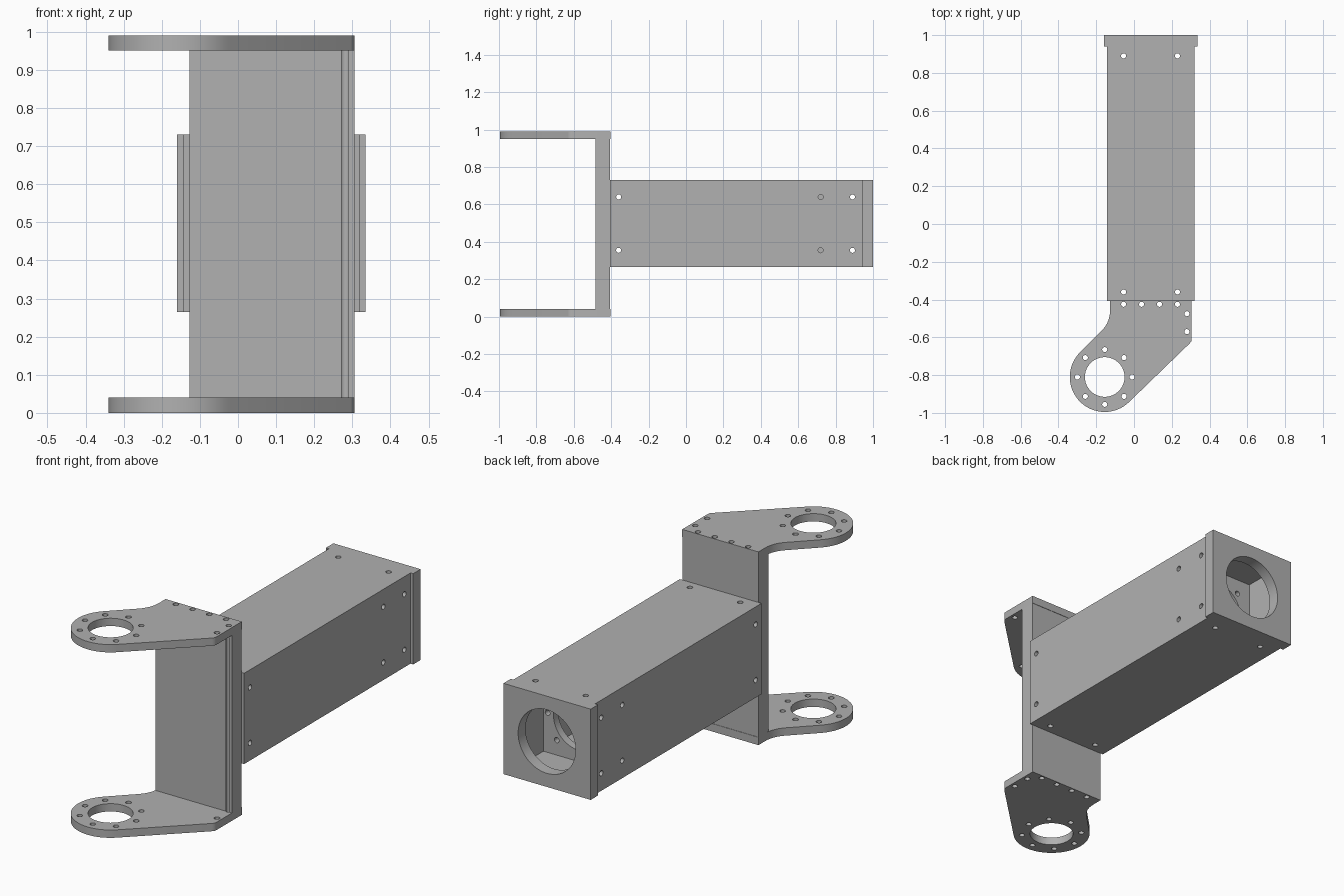
import bpy
import bmesh
from math import cos, sin, pi, radians
from mathutils import Matrix, Vector

old = bpy.data.objects.get("Cube")
if old:
    bpy.data.objects.remove(old, do_unlink=True)

metal = bpy.data.materials.new("plain grey metal")
metal.use_nodes = True
GREY = (0.44, 0.44, 0.44, 1)
metal.diffuse_color = GREY
metal.node_tree.nodes["Principled BSDF"].inputs["Base Color"].default_value = GREY

HOLE = 0.0135        # bolt hole radius
MID_X, MID_Z = 0.0885, 0.4975


def add_object(name, bm):
    bmesh.ops.recalc_face_normals(bm, faces=bm.faces)
    mesh = bpy.data.meshes.new(name)
    bm.to_mesh(mesh)
    bm.free()
    mesh.materials.append(metal)
    obj = bpy.data.objects.new(name, mesh)
    bpy.context.collection.objects.link(obj)
    return obj


def box(name, low, high):
    low, high = Vector(low), Vector(high)
    bm = bmesh.new()
    place = Matrix.Translation((low + high) / 2) @ Matrix.Diagonal((*(high - low), 1))
    bmesh.ops.create_cube(bm, size=1, matrix=place)
    return add_object(name, bm)


def drills(axis, centres, radius, length=4, segments=20):
    """One cutter made of parallel cylinders."""
    turn = {"X": Matrix.Rotation(pi / 2, 4, "Y"),
            "Y": Matrix.Rotation(pi / 2, 4, "X"),
            "Z": Matrix.Identity(4)}[axis]
    bm = bmesh.new()
    for c in centres:
        bmesh.ops.create_cone(bm, cap_ends=True, segments=segments, radius1=radius,
                              radius2=radius, depth=length,
                              matrix=Matrix.Translation(c) @ turn)
    return add_object("cutter", bm)


def cut(obj, *cutters):
    """Subtract the cutters, keep the result as plain mesh."""
    for c in cutters:
        mod = obj.modifiers.new("cut", "BOOLEAN")
        mod.operation = "DIFFERENCE"
        mod.solver = "EXACT"
        mod.object = c
    bpy.context.view_layer.update()
    graph = bpy.context.evaluated_depsgraph_get()
    mesh = bpy.data.meshes.new_from_object(obj.evaluated_get(graph))
    obj.modifiers.clear()
    obj.data = mesh
    for c in cutters:
        bpy.data.objects.remove(c, do_unlink=True)


def arc(cx, cy, r, start, end, steps):
    angles = [radians(start + (end - start) * i / steps) for i in range(steps + 1)]
    return [(cx + r * cos(a), cy + r * sin(a)) for a in angles]


def ring(cx, cy, r, count):
    return arc(cx, cy, r, 0, 360, count)[:-1]


# Bracket: two fork plates with a round eye, joined by an upright wall
EYE = (-0.155, -0.81)
outline = arc(*EYE, 0.185, 135, 315, 32)
outline += [(0.295, -0.632), (0.303, -0.622), (0.305, -0.61), (0.305, -0.405), (-0.127, -0.405)]
outline += arc(-0.272, -0.46, 0.145, 0, -45, 8)

wall_bolts = [(x, -0.425, 0.5) for x in (-0.055, 0.04, 0.135, 0.23)]
wall_bolts += [(0.28, -0.475, 0.5), (0.28, -0.57, 0.5)]
eye_bolts = [(x, y, 0.5) for x, y in ring(*EYE, 0.145, 8)]

parts = []
for name, z in (("lower_fork_plate", 0), ("upper_fork_plate", 0.95)):
    bm = bmesh.new()
    face = bm.faces.new([bm.verts.new((x, y, z)) for x, y in outline])
    grown = bmesh.ops.extrude_face_region(bm, geom=[face])["geom"]
    bmesh.ops.translate(bm, vec=(0, 0, 0.04),
                        verts=[v for v in grown if isinstance(v, bmesh.types.BMVert)])
    plate = add_object(name, bm)
    cut(plate, drills("Z", wall_bolts + eye_bolts, HOLE),
        drills("Z", [(*EYE, 0.5)], 0.105, segments=64))
    parts.append(plate)

wall = box("bracket_wall", (-0.127, -0.485, 0.04), (0.305, -0.407, 0.95))
cut(wall, drills("Z", wall_bolts, HOLE))
parts.append(wall)

# Hollow square arm with bolt holes through its sides
X0, X1, Z0, Z1 = -0.143, 0.32, 0.265, 0.73
SKIN = 0.03
arm = box("square_arm", (X0, -0.407, Z0), (X1, 0.94, Z1))
cut(arm,
    box("cutter", (X0 + SKIN, -1, Z0 + SKIN), (X1 - SKIN, 2, Z1 - SKIN)),
    drills("X", [(0, y, z) for y in (-0.36, 0.72, 0.89) for z in (0.355, 0.64)], HOLE),
    drills("Z", [(x, y, 0.5) for y in (-0.36, 0.89) for x in (-0.055, 0.23)], HOLE))
parts.append(arm)

# End cap with a large bore
cap = box("end_cap", (-0.16, 0.94, Z0), (0.335, 1, Z1))
cut(cap, drills("Y", [(MID_X, 1, MID_Z)], 0.163, segments=64))
parts.append(cap)

# Mounting plate inside the arm
mount = box("inner_mount_plate", (X0 + SKIN, 0.7, Z0 + SKIN), (X1 - SKIN, 0.74, Z1 - SKIN))
mount_bolts = [(x, 0.72, z) for x, z in ring(MID_X, MID_Z, 0.178, 8)]
cut(mount, drills("Y", [(MID_X, 0.72, MID_Z)], 0.145, segments=64),
    drills("Y", mount_bolts, HOLE))
parts.append(mount)

# Smooth bores, crisp edges
bpy.ops.object.select_all(action="DESELECT")
for obj in parts:
    obj.select_set(True)
bpy.context.view_layer.objects.active = parts[0]
bpy.ops.object.shade_smooth_by_angle(angle=radians(30))
